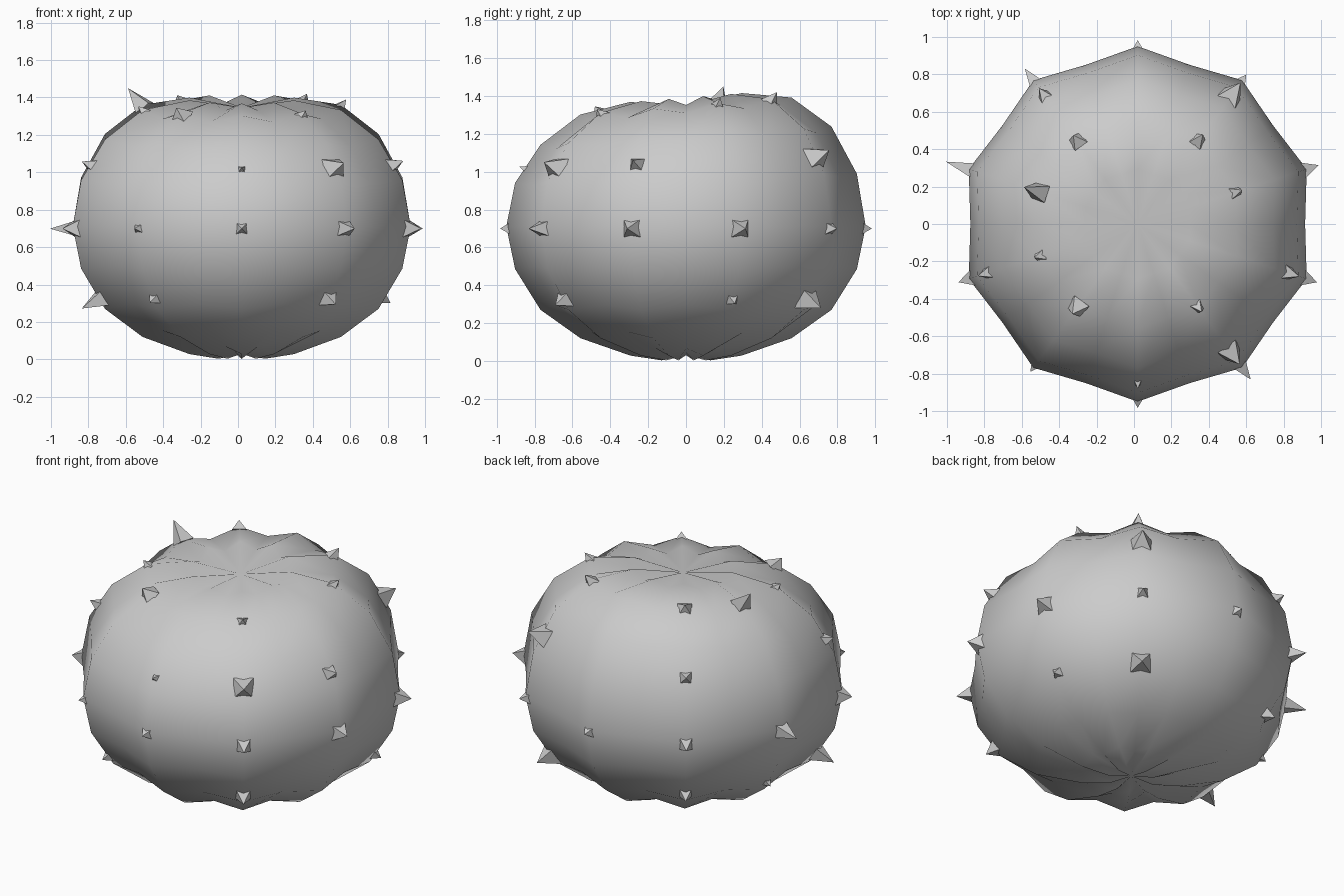
import bpy
import bmesh
from math import cos, sin, radians
from mathutils import Vector

cube = bpy.data.objects.get("Cube")
if cube:
    bpy.data.objects.remove(cube, do_unlink=True)

grey = bpy.data.materials.new("pale_grey")
grey.use_nodes = True
grey.diffuse_color = (0.6, 0.6, 0.6, 1)
grey.node_tree.nodes["Principled BSDF"].inputs["Base Color"].default_value = (0.6, 0.6, 0.6, 1)

CENTRE = Vector((0.02, 0, 0.71))
SEGMENTS = 20
VALLEY = 0.942
# Ridge profile from underside to crown: radius, height
PROFILE = [(0.13, 0.003), (0.294, 0.028), (0.558, 0.12), (0.769, 0.27), (0.903, 0.485),
           (0.95, 0.71), (0.903, 0.965), (0.769, 1.19), (0.558, 1.347), (0.294, 1.392)]


def body_point(angle, radius, height, scale=1.0):
    """Point on the body; the crown leans up toward the back."""
    p = Vector((radius * cos(angle), radius * sin(angle), height - CENTRE.z)) * scale
    lean = 0.08 * min(max((height - 0.8) / 0.5, 0), 1)
    p.z += lean * p.y
    return CENTRE + p


def finish(bm, name, smooth):
    bmesh.ops.recalc_face_normals(bm, faces=bm.faces)
    for f in bm.faces:
        f.smooth = smooth
    mesh = bpy.data.meshes.new(name)
    bm.to_mesh(mesh)
    bm.free()
    mesh.materials.append(grey)
    obj = bpy.data.objects.new(name, mesh)
    bpy.context.collection.objects.link(obj)
    return obj


# Ribbed body: ten ridges with shallow valleys between them
bm = bmesh.new()
rings = []
for radius, height in PROFILE:
    ring = []
    for i in range(SEGMENTS):
        angle = radians(18 * (i + 1))
        scale = 1.0 if i % 2 == 0 else VALLEY
        ring.append(bm.verts.new(body_point(angle, radius, height, scale)))
    rings.append(ring)
for low, high in zip(rings, rings[1:]):
    for i in range(SEGMENTS):
        j = (i + 1) % SEGMENTS
        bm.faces.new((low[i], low[j], high[j], high[i]))
for ring, height in ((rings[0], 0.03), (rings[-1], 1.345)):
    pole = bm.verts.new((CENTRE.x, 0, height))
    for i in range(SEGMENTS):
        bm.faces.new((ring[i], ring[(i + 1) % SEGMENTS], pole))
finish(bm, "ribbed_body", True)


def ridge_point(angle, height):
    """Point on a ridge line at a given profile height."""
    for (r0, z0), (r1, z1) in zip(PROFILE, PROFILE[1:]):
        if z0 <= height <= z1:
            t = (height - z0) / (z1 - z0)
            return body_point(angle, r0 + t * (r1 - r0), height)


def thorn(name, degrees, height, half, length):
    """Four-sided thorn standing on a ridge, sunk slightly into the body."""
    angle = radians(degrees)
    base = ridge_point(angle, height)
    out = (base - CENTRE).normalized()
    side = Vector((-sin(angle), cos(angle), 0))
    up = out.cross(side)
    root = base - out * 0.025
    bm = bmesh.new()
    corners = [bm.verts.new(root + (side * a + up * b) * half * 1.15)
               for a, b in ((-1, -1), (1, -1), (1, 1), (-1, 1))]
    tip = bm.verts.new(base + out * length)
    bm.faces.new(corners)
    for i in range(4):
        bm.faces.new((corners[i], corners[(i + 1) % 4], tip))
    finish(bm, name, False)


# Thorn rows: height, then (ridge angle, half width, length)
ROWS = {
    "lower_thorn": (0.32, [(-54, .04, .06), (-126, .03, .04), (18, .03, .04), (54, .05, .09),
                           (126, .035, .05), (162, .025, .03), (198, .04, .11)]),
    "middle_thorn": (0.7, [(-90, .03, .035), (-54, .035, .08), (-18, .04, .06), (18, .04, .07),
                           (54, .03, .04), (90, .03, .035), (126, .033, .08), (162, .035, .13),
                           (198, .04, .06), (-126, .025, .03)]),
    "upper_thorn": (1.05, [(-90, .022, .03), (-54, .05, .08), (-18, .035, .06), (54, .05, .09),
                           (126, .033, .05), (198, .03, .05)]),
    "crown_thorn": (1.345, [(-54, .027, .03), (-126, .042, .05), (198, .025, .03), (162, .04, .12),
                            (126, .035, .04), (54, .03, .05), (18, .025, .04)]),
}
for name, (height, thorns) in ROWS.items():
    for n, (degrees, half, length) in enumerate(thorns, 1):
        thorn(f"{name}_{n}", degrees, height, half, length)
